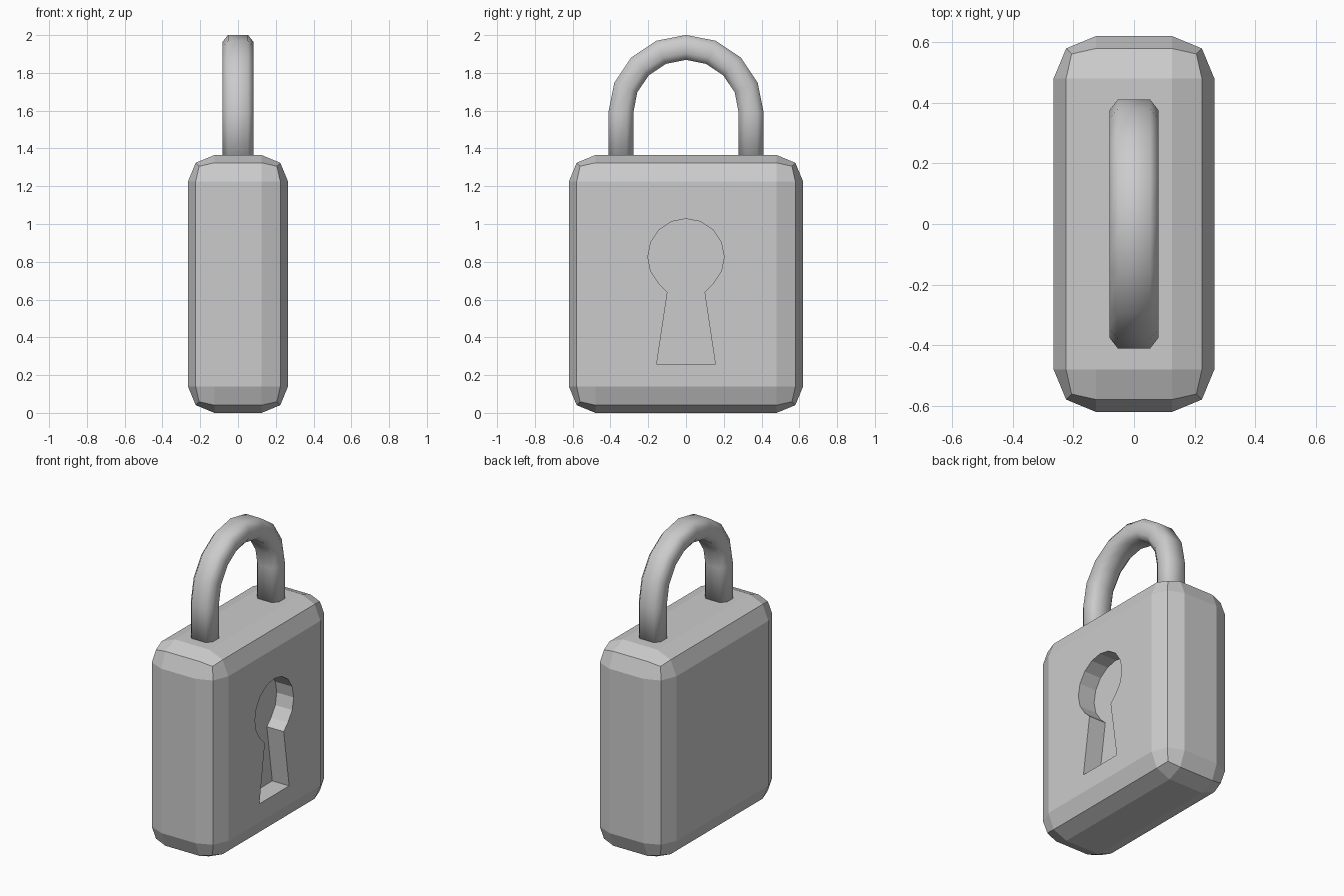
import bpy, bmesh, math

if "Cube" in bpy.data.objects:
    bpy.data.objects.remove(bpy.data.objects["Cube"])


def finish(name, bm, smooth=False):
    bmesh.ops.recalc_face_normals(bm, faces=bm.faces)
    mesh = bpy.data.meshes.new(name)
    bm.to_mesh(mesh)
    bm.free()
    for p in mesh.polygons:
        p.use_smooth = smooth
    obj = bpy.data.objects.new(name, mesh)
    bpy.context.collection.objects.link(obj)
    return obj


def loft(name, rings, smooth=False):
    """Skin a list of equal-length vertex rings and cap both ends."""
    bm = bmesh.new()
    vs = [[bm.verts.new(co) for co in ring] for ring in rings]
    n = len(vs[0])
    for a, b in zip(vs, vs[1:]):
        for i in range(n):
            j = (i + 1) % n
            bm.faces.new((a[i], a[j], b[j], b[i]))
    bm.faces.new(vs[0])
    bm.faces.new(vs[-1])
    return finish(name, bm, smooth)


# Body: box with a two-step bevel on every edge
bm = bmesh.new()
bmesh.ops.create_cube(bm, size=1)
for v in bm.verts:
    v.co.x *= 0.53
    v.co.y *= 1.24
    v.co.z = (v.co.z + 0.5) * 1.365
bmesh.ops.bevel(bm, geom=bm.edges[:], offset=0.14, offset_type='OFFSET',
                segments=2, profile=0.5, affect='EDGES')
body = finish("lock_body", bm)

# Keyhole: round head over a flared slot, cut into the +x face
outline = [(-0.155, 0.26), (0.155, 0.26), (0.098, 0.64)]
for i in range(-2, 11):
    a = math.radians(22.5 * i)
    outline.append((0.202 * math.cos(a), 0.826 + 0.202 * math.sin(a)))
outline.append((-0.098, 0.64))
cutter = loft("keyhole_cutter", [[(x, y, z) for y, z in outline] for x in (0.142, 0.4)])
cutter.hide_render = True
mod = body.modifiers.new("keyhole", 'BOOLEAN')
mod.operation = 'DIFFERENCE'
mod.solver = 'EXACT'
mod.object = cutter
bpy.context.view_layer.objects.active = body
bpy.ops.object.modifier_apply(modifier=mod.name)
bpy.data.objects.remove(cutter)

# Shackle: eight-sided bar swept up one leg, round the arch and down again
section = [(0.081, 0.03), (0.053, 0.066), (-0.053, 0.066), (-0.081, 0.03),
           (-0.081, -0.03), (-0.053, -0.066), (0.053, -0.066), (0.081, -0.03)]
R, ZC, FOOT = 0.345, 1.59, 1.3


def ring(angle, z):
    c, s = math.cos(angle), math.sin(angle)
    return [(x, (R + r) * c, z + (R + r) * s) for x, r in section]


rings = [ring(0, FOOT)]
rings += [ring(math.pi * i / 8, ZC) for i in range(9)]
rings.append(ring(math.pi, FOOT))
shackle = loft("shackle", rings, smooth=True)
